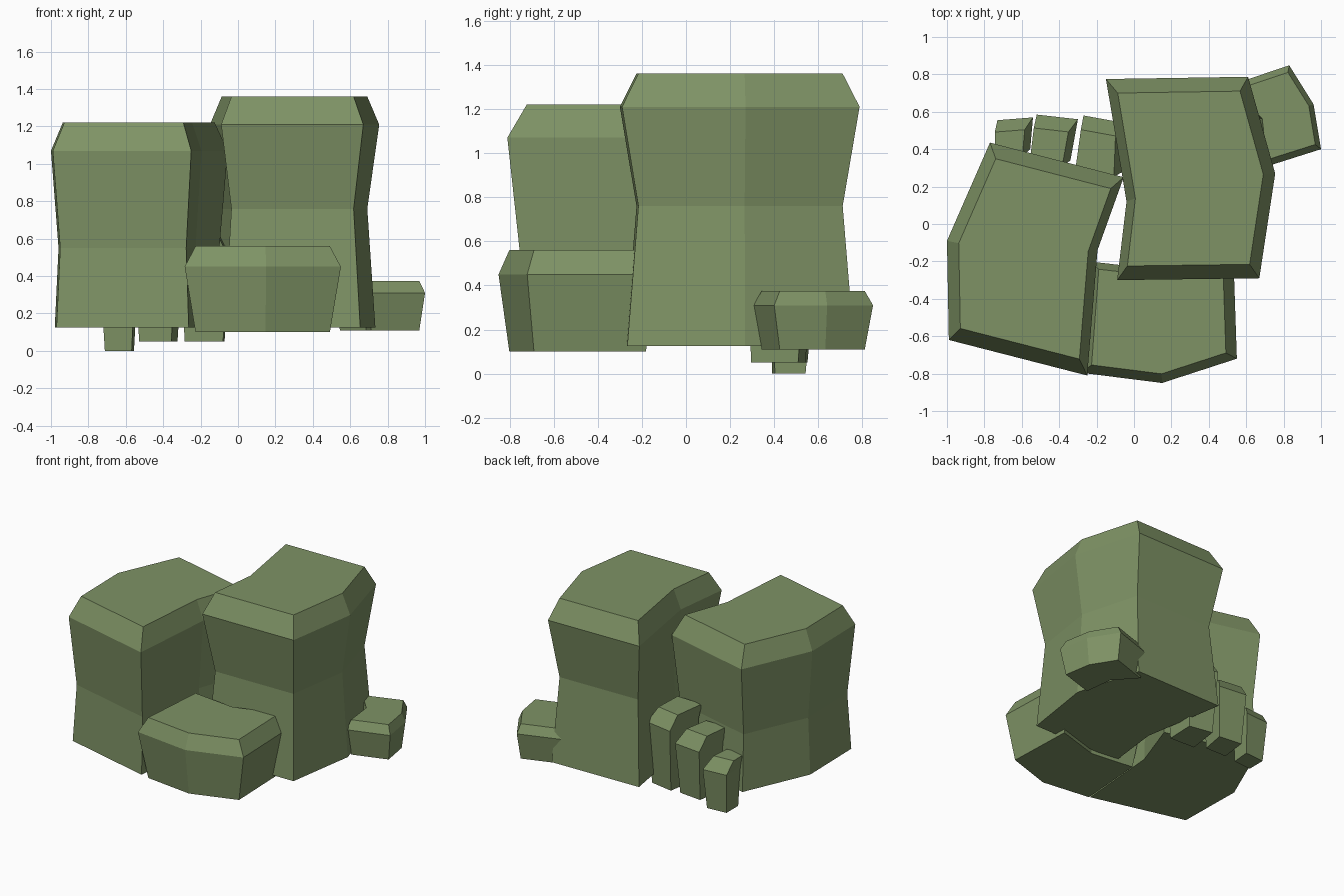
import bpy, bmesh

moss = bpy.data.materials.new("moss_green")
moss.diffuse_color = (0.21, 0.29, 0.13, 1)


def rock(name, outline, pivot, layers):
    """Skin stacked copies of an outline; each layer is (z, scale, dx, dy)."""
    bm = bmesh.new()
    px, py = pivot
    rings = []
    for z, s, dx, dy in layers:
        rings.append([bm.verts.new((px + (x - px) * s + dx, py + (y - py) * s + dy, z))
                      for x, y in outline])
    n = len(outline)
    for low, high in zip(rings, rings[1:]):
        for i in range(n):
            j = (i + 1) % n
            bm.faces.new((low[i], low[j], high[j], high[i]))
    bm.faces.new(rings[0])
    bm.faces.new(rings[-1])
    bmesh.ops.recalc_face_normals(bm, faces=bm.faces)
    mesh = bpy.data.meshes.new(name)
    bm.to_mesh(mesh)
    bm.free()
    mesh.materials.append(moss)
    obj = bpy.data.objects.new(name, mesh)
    bpy.context.collection.objects.link(obj)
    return obj


# Two tall waisted boulders
rock("left_boulder",
     [(-1.0, -0.09), (-0.99, -0.62), (-0.25, -0.81), (-0.195, -0.14), (-0.055, 0.25), (-0.77, 0.435)],
     (-0.55, -0.18),
     [(0.125, 0.955, 0, 0), (0.55, 0.91, 0, 0), (1.07, 1, 0, 0), (1.22, 0.86, 0, 0)])
rock("tall_boulder",
     [(-0.09, -0.30), (0.67, -0.29), (0.755, 0.27), (0.61, 0.787), (-0.15, 0.775), (-0.04, 0.12)],
     (0.3, 0.24),
     [(0.125, 0.955, 0, 0), (0.76, 0.86, 0, 0), (1.21, 1, 0, 0), (1.36, 0.86, 0, 0)])

# Low front and side rocks
rock("front_rock",
     [(-0.285, -0.795), (0.15, -0.85), (0.55, -0.72), (0.53, -0.13), (0.15, -0.245), (-0.24, -0.20)],
     (0.13, -0.5),
     [(0.10, 0.86, 0, 0), (0.45, 1, 0, 0), (0.56, 0.86, 0, 0)])
rock("side_rock",
     [(0.70, 0.305), (1.0, 0.40), (0.96, 0.64), (0.83, 0.848), (0.507, 0.74), (0.67, 0.56)],
     (0.78, 0.58),
     [(0.11, 0.86, 0, 0), (0.31, 1, 0, 0), (0.375, 0.86, 0, 0)])

# Row of three small back stones: outline, pivot, base z, shoulder z, top z
stones = [
    ([(-0.73, 0.555), (-0.54, 0.57), (-0.555, 0.40), (-0.73, 0.385)], (-0.63, 0.47), 0.0, 0.30, 0.39),
    ([(-0.52, 0.585), (-0.30, 0.56), (-0.34, 0.34), (-0.55, 0.34)], (-0.43, 0.45), 0.05, 0.43, 0.53),
    ([(-0.27, 0.58), (-0.05, 0.54), (-0.06, 0.28), (-0.31, 0.29)], (-0.17, 0.42), 0.05, 0.52, 0.62),
]
for i, (outline, pivot, z0, z1, z2) in enumerate(stones):
    rock(f"back_stone_{i + 1}", outline, pivot,
         [(z0, 0.82, 0, -0.01), (z1, 1, 0, 0), (z2, 0.84, -0.03, -0.05)])
